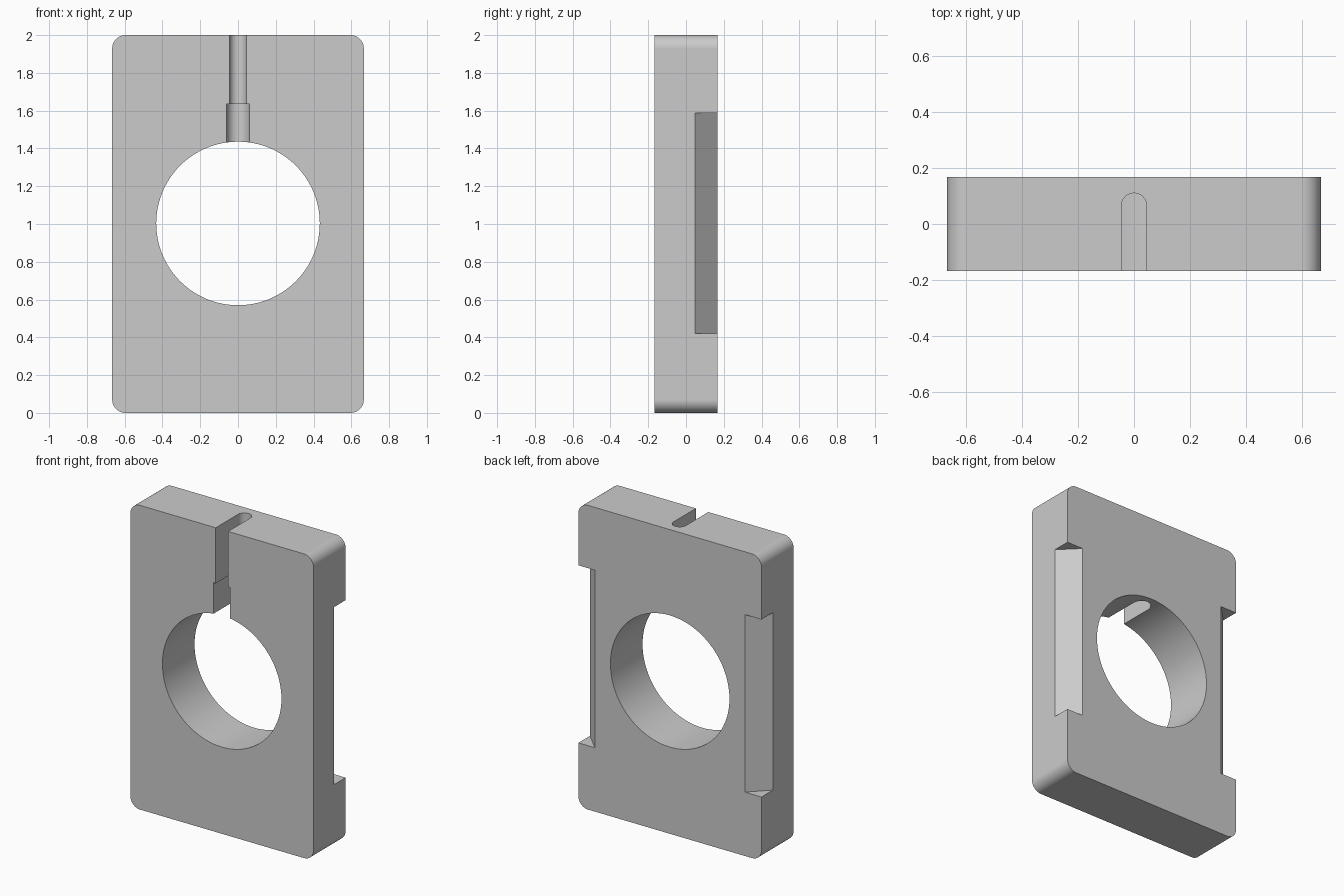
import bpy, bmesh
from math import sin, cos, pi
from mathutils import Vector

default = bpy.data.objects.get("Cube")
if default:
    bpy.data.objects.remove(default, do_unlink=True)

WIDTH, DEPTH, HEIGHT = 1.332, 0.334, 2.0
FRONT, BACK = -DEPTH / 2, DEPTH / 2

grey = bpy.data.materials.new("plain grey")
grey.use_nodes = True
colour = (0.6, 0.6, 0.6, 1)
grey.diffuse_color = colour
grey.node_tree.nodes["Principled BSDF"].inputs["Base Color"].default_value = colour


def arc(cx, cy, r, start, end, n):
    return [(cx + r * cos(start + (end - start) * i / n),
             cy + r * sin(start + (end - start) * i / n)) for i in range(n + 1)]


def prism(name, outline, place, offset):
    """Extrude a flat outline; place maps its 2D points into space."""
    bm = bmesh.new()
    base = bm.faces.new([bm.verts.new(place(a, b)) for a, b in outline])
    moved = bmesh.ops.extrude_face_region(bm, geom=[base])["geom"]
    verts = [v for v in moved if isinstance(v, bmesh.types.BMVert)]
    bmesh.ops.translate(bm, verts=verts, vec=Vector(offset))
    bmesh.ops.recalc_face_normals(bm, faces=bm.faces)
    mesh = bpy.data.meshes.new(name)
    bm.to_mesh(mesh)
    bm.free()
    mesh.materials.append(grey)
    obj = bpy.data.objects.new(name, mesh)
    bpy.context.collection.objects.link(obj)
    return obj


# Plate with rounded corners
r = 0.07
x, z = WIDTH / 2 - r, HEIGHT / 2 - r
outline = []
for i, (sx, sz) in enumerate([(1, 1), (-1, 1), (-1, -1), (1, -1)]):
    outline += arc(sx * x, HEIGHT / 2 + sz * z, r, i * pi / 2, (i + 1) * pi / 2, 12)
plate = prism("clamp_plate", outline, lambda a, b: (a, FRONT, b), (0, DEPTH, 0))

# Central round hole
cutters = [prism("bore_cutter", arc(0, 1.003, 0.433, 0, 2 * pi, 96)[:-1],
                 lambda a, b: (a, FRONT - 0.1, b), (0, DEPTH + 0.2, 0))]


# Round-ended vertical slots, wider near the hole
def slot(name, half_width, bottom, top):
    shape = arc(0, 0.065, half_width, 0, pi, 24)
    shape += [(-half_width, FRONT - 0.1), (half_width, FRONT - 0.1)]
    return prism(name, shape, lambda a, b: (a, b, bottom), (0, 0, top - bottom))


cutters.append(slot("narrow_slot_cutter", 0.045, 1.2, 2.1))
cutters.append(slot("wide_slot_cutter", 0.06, 1.15, 1.635))

# Bevelled notches on both rear edges
c, m = 0.12, 0.05
for side, label in ((1, "left"), (-1, "right")):
    edge = WIDTH / 2
    shape = [(edge - c - m, BACK + m), (edge + m, BACK - c - m), (edge + m, BACK + m)]
    cutters.append(prism(label + "_notch_cutter", shape,
                         lambda a, b: (side * a, b, 0.42), (0, 0, 1.167)))

# Cut the plate, then remove the helpers
bpy.context.view_layer.objects.active = plate
plate.select_set(True)
for cutter in cutters:
    cutter.hide_render = True
    mod = plate.modifiers.new(cutter.name, "BOOLEAN")
    mod.operation = "DIFFERENCE"
    mod.solver = "EXACT"
    mod.object = cutter
    bpy.ops.object.modifier_apply(modifier=mod.name)
    bpy.data.objects.remove(cutter, do_unlink=True)

bpy.ops.object.shade_smooth_by_angle(angle=pi / 6)
weighted = plate.modifiers.new("even_normals", "WEIGHTED_NORMAL")
weighted.keep_sharp = True
